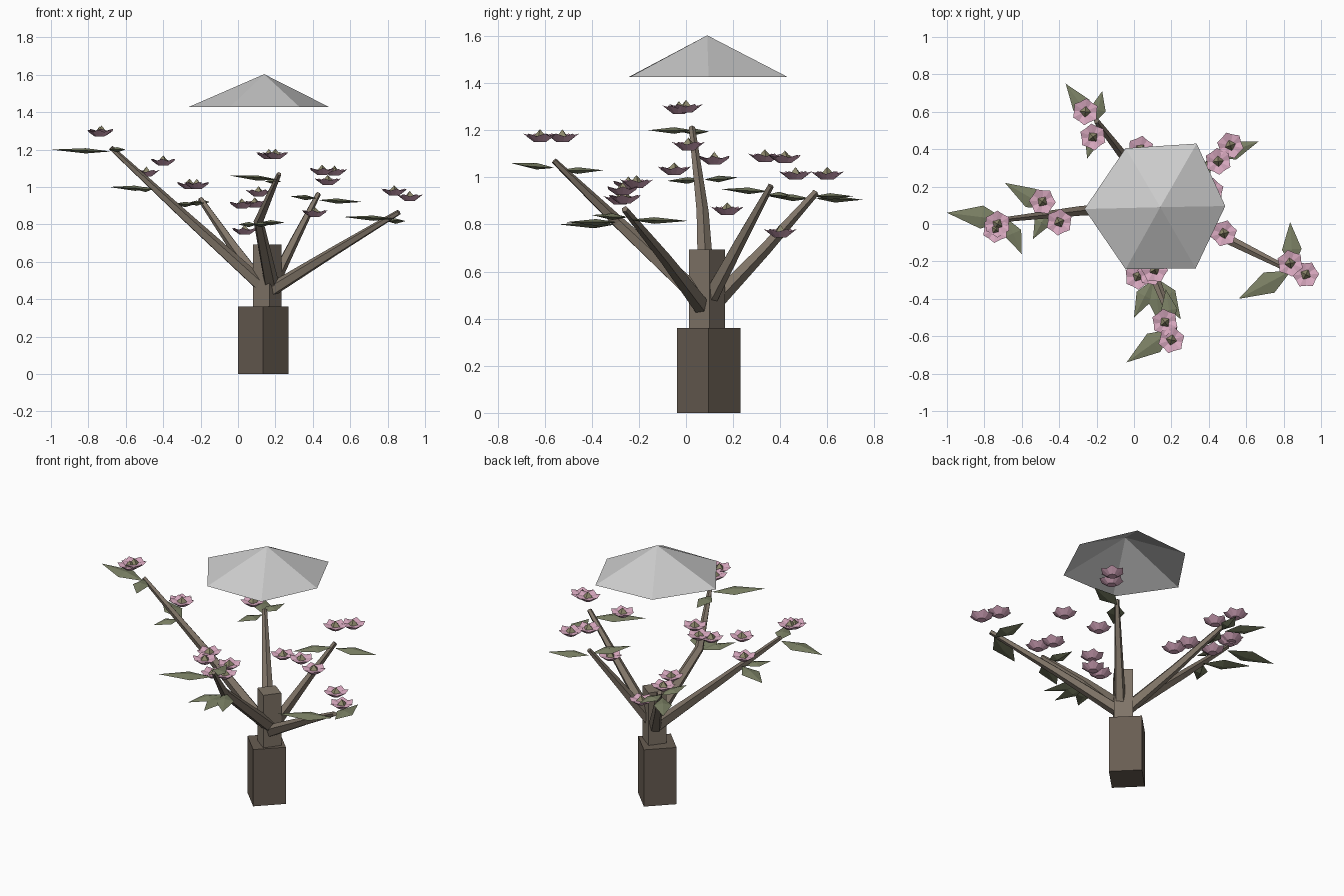
import bpy, bmesh, math, random
from mathutils import Vector, Matrix

if "Cube" in bpy.data.objects:
    bpy.data.objects.remove(bpy.data.objects["Cube"])

random.seed(4)


def material(name, rgb):
    m = bpy.data.materials.new(name)
    m.diffuse_color = (*rgb, 1)
    m.use_nodes = True
    m.node_tree.nodes["Principled BSDF"].inputs["Base Color"].default_value = m.diffuse_color
    return m


BARK = material("dark_bark", (0.14, 0.11, 0.085))
WOOD = material("wood", (0.22, 0.18, 0.14))
LEAF = material("leaf_green", (0.20, 0.22, 0.13))
PINK = material("petal_pink", (0.70, 0.40, 0.53))
CORE = material("flower_centre", (0.27, 0.25, 0.15))


def add(name, mesh, mat=None):
    if mat and not mesh.materials:
        mesh.materials.append(mat)
    ob = bpy.data.objects.new(name, mesh)
    bpy.context.collection.objects.link(ob)
    return ob


def mesh_from(name, verts, faces):
    me = bpy.data.meshes.new(name)
    me.from_pydata(verts, [], faces)
    bm = bmesh.new()
    bm.from_mesh(me)
    bmesh.ops.recalc_face_normals(bm, faces=bm.faces)
    bm.to_mesh(me)
    bm.free()
    return me


def ring(n, r, z, start=0.0):
    return [(r * math.cos(start + math.tau * i / n), r * math.sin(start + math.tau * i / n), z)
            for i in range(n)]


def bands(n, rows):
    """Quads joining consecutive rings of n points."""
    return [(k * n + i, k * n + (i + 1) % n, (k + 1) * n + (i + 1) % n, (k + 1) * n + i)
            for k in range(rows - 1) for i in range(n)]


# square trunk blocks, corners facing the axes
def block(name, x, y, z0, z1, r, turn, mat):
    verts = ring(4, r, z0, turn) + ring(4, r, z1, turn)
    ob = add(name, mesh_from(name, verts, bands(4, 2) + [(3, 2, 1, 0), (4, 5, 6, 7)]), mat)
    ob.location = (x, y, 0)


block("trunk_base", 0.134, 0.096, 0, 0.36, 0.135, 0, BARK)
block("trunk_upper", 0.157, 0.09, 0.34, 0.693, 0.077, math.radians(8), WOOD)


# tapering branches
def branch(name, pts, r0, r1, n=5):
    pts = [Vector(p) for p in pts]
    verts = []
    for i, p in enumerate(pts):
        d = (pts[min(i + 1, len(pts) - 1)] - pts[max(i - 1, 0)]).normalized()
        side = d.cross(Vector((0, 0, 1))).normalized()
        up = side.cross(d)
        r = r0 + (r1 - r0) * i / (len(pts) - 1)
        verts += [p + side * x + up * y for x, y, _ in ring(n, r, 0, 0.3)]
    last = (len(pts) - 1) * n
    caps = [tuple(range(n)), tuple(range(last, last + n))]
    add(name, mesh_from(name, verts, bands(n, len(pts)) + caps), WOOD)


branch("branch_left", [(0.14, 0.09, 0.46), (-0.29, 0.07, 0.85), (-0.68, 0.025, 1.21)], 0.04, 0.014)
branch("branch_back_left", [(0.14, 0.11, 0.46), (-0.03, 0.33, 0.69), (-0.2, 0.55, 0.935)], 0.04, 0.016)
branch("branch_back_right", [(0.18, 0.09, 0.47), (0.31, 0.23, 0.73), (0.43, 0.36, 0.965)], 0.036, 0.014)
branch("branch_right", [(0.18, 0.07, 0.45), (0.52, -0.09, 0.66), (0.86, -0.26, 0.865)], 0.038, 0.015)
branch("branch_front", [(0.18, 0.08, 0.47), (0.11, -0.29, 0.81), (0.22, -0.56, 1.07)], 0.042, 0.013)

# faceted open canopy
rim = [(-0.265, 0.08), (-0.045, 0.405), (0.335, 0.43), (0.488, 0.096), (0.33, -0.237), (-0.045, -0.242)]
verts = [(x, y, 1.427) for x, y in rim] + [(0.14, 0.09, 1.603)]
add("canopy", mesh_from("canopy", verts, [(i, (i + 1) % 6, 6) for i in range(6)]))

# leaves: flat pointed diamonds with a ridge, (base, tip)
leaf_ends = [
    ((-0.68, 0.02, 1.19), (-1.0, 0.06, 1.2)),
    ((-0.68, 0.03, 1.20), (-0.6, -0.16, 1.2)),
    ((-0.45, 0.08, 0.99), (-0.69, 0.22, 1.0)),
    ((-0.46, 0.07, 0.99), (-0.54, -0.08, 0.985)),
    ((-0.22, 0.55, 0.91), (-0.365, 0.75, 0.905)),
    ((-0.21, 0.54, 0.92), (-0.17, 0.71, 0.92)),
    ((-0.20, 0.53, 0.91), (-0.25, 0.35, 0.92)),
    ((0.43, 0.36, 0.93), (0.665, 0.44, 0.92)),
    ((0.42, 0.35, 0.94), (0.28, 0.15, 0.95)),
    ((0.85, -0.24, 0.82), (0.835, 0.01, 0.815)),
    ((0.84, -0.25, 0.83), (0.56, -0.40, 0.84)),
    ((0.21, -0.56, 1.04), (-0.04, -0.74, 1.06)),
    ((0.20, -0.54, 1.03), (0.17, -0.35, 1.03)),
    ((0.10, -0.30, 0.80), (0.0, -0.5, 0.80)),
    ((0.11, -0.30, 0.80), (0.14, -0.54, 0.80)),
    ((0.12, -0.29, 0.81), (0.25, -0.51, 0.81)),
]
for i, (b, t) in enumerate(leaf_ends):
    b, t = Vector(b), Vector(t)
    d = t - b
    side = d.cross(Vector((0, 0, 1))).normalized() * (0.02 + 0.13 * d.length)
    mid = b + d * 0.42
    up = Vector((0, 0, 1))
    verts = [b, mid + side, t, mid - side, mid + up * 0.013, mid - up * 0.015]
    faces = [(k, (k + 1) % 4, c) for k in range(4) for c in (4, 5)]
    add(f"leaf_{i + 1}", mesh_from("leaf", verts, faces), LEAF)

# blossom: six-petalled bowl with a small pyramid in the middle
rim = []
for i in range(12):
    r, z = (0.072, 0.006) if i % 2 == 0 else (0.06, -0.006)
    a = math.tau * i / 12
    rim.append((r * math.cos(a), r * math.sin(a), z))
verts = ring(12, 0.026, -0.03) + rim + ring(12, 0.024, -0.008)
verts += ring(4, 0.03, -0.008) + [(0, 0, 0.024)]
faces = bands(12, 3) + [tuple(range(11, -1, -1)), tuple(range(24, 36))]
faces += [(36 + i, 36 + (i + 1) % 4, 40) for i in range(4)] + [(39, 38, 37, 36)]
blossom = mesh_from("blossom", verts, faces)
blossom.materials.append(PINK)
blossom.materials.append(CORE)
for p in blossom.polygons:
    p.material_index = int(min(p.vertices) >= 36)

spots = [
    (-0.26, 0.60, 1.02), (-0.22, 0.465, 1.02), (0.035, 0.40, 0.775),
    (-0.49, 0.12, 1.085), (-0.40, 0.01, 1.145), (-0.74, -0.03, 1.30), (-0.73, 0.0, 1.305),
    (0.515, 0.42, 1.09), (0.45, 0.335, 1.095), (0.41, 0.175, 0.87),
    (0.48, -0.05, 1.04), (0.835, -0.21, 0.985), (0.918, -0.27, 0.955),
    (0.165, -0.525, 1.18), (0.20, -0.62, 1.18),
    (0.02, -0.28, 0.915), (0.11, -0.245, 0.98), (0.09, -0.26, 0.92),
]
for i, p in enumerate(spots):
    ob = add(f"blossom_{i + 1}", blossom)
    ob.location = p
    ob.rotation_euler.z = random.uniform(0, math.tau)
